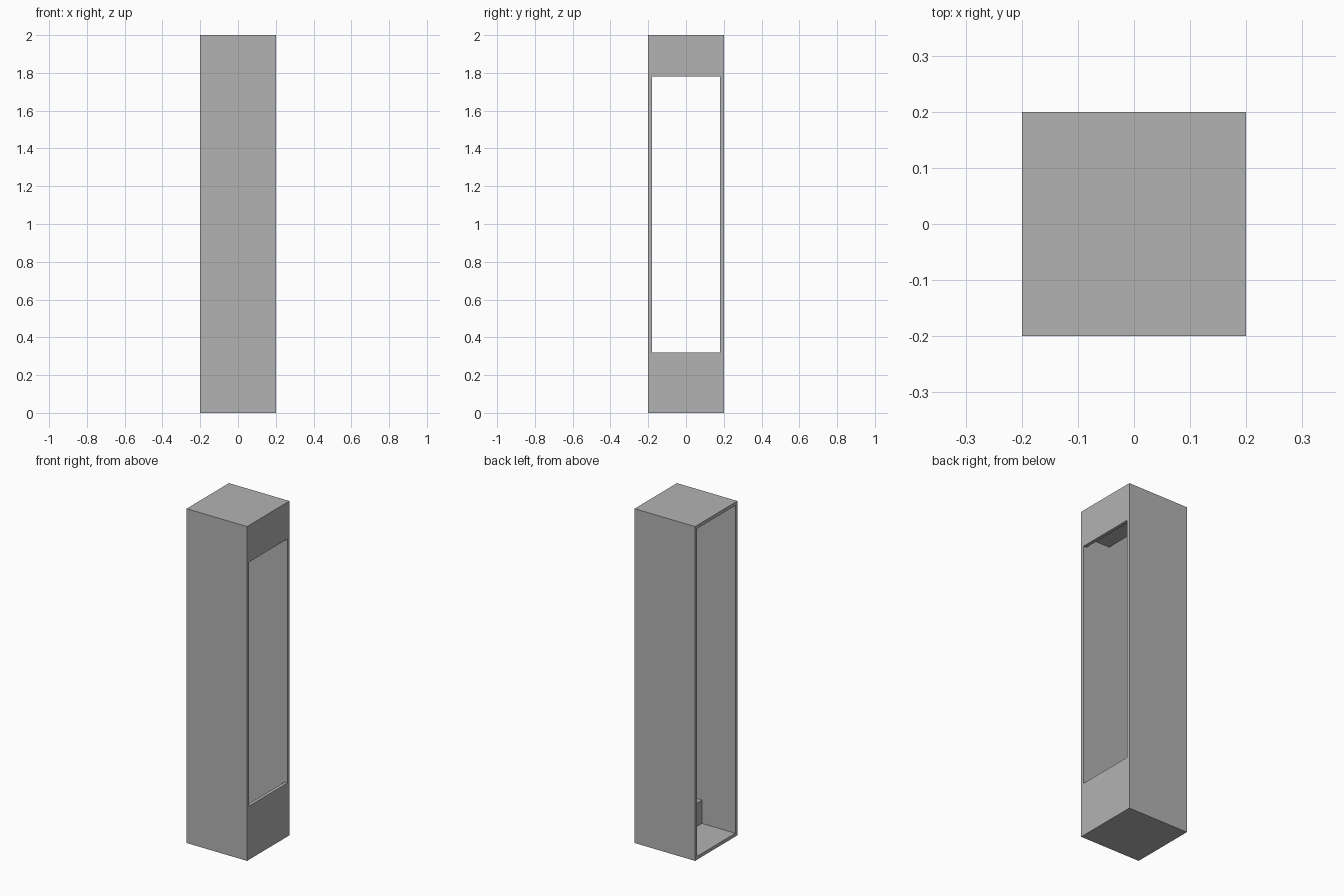
import bpy
import bmesh
from mathutils import Matrix, Vector

default = bpy.data.objects.get("Cube")
if default:
    bpy.data.objects.remove(default, do_unlink=True)

# One plain grey for the whole cabinet
grey = bpy.data.materials.new("plain_grey")
grey.use_nodes = True
colour = (0.45, 0.45, 0.45, 1)
grey.diffuse_color = colour
grey.node_tree.nodes["Principled BSDF"].inputs["Base Color"].default_value = colour

HALF, HEIGHT, WALL = 0.2, 2.0, 0.02
INNER = HALF - WALL


def box(name, low, high):
    """Axis-aligned box between two corners."""
    low, high = Vector(low), Vector(high)
    bm = bmesh.new()
    place = Matrix.Translation((low + high) / 2) @ Matrix.Diagonal((*(high - low), 1))
    bmesh.ops.create_cube(bm, size=1, matrix=place)
    mesh = bpy.data.meshes.new(name)
    bm.to_mesh(mesh)
    bm.free()
    mesh.materials.append(grey)
    obj = bpy.data.objects.new(name, mesh)
    bpy.context.collection.objects.link(obj)
    return obj


# Full-height front and back walls
box("front_wall", (-HALF, -HALF, 0), (HALF, -INNER, HEIGHT))
box("back_wall", (-HALF, INNER, 0), (HALF, HALF, HEIGHT))

# Floor and roof; the -x side stays open
box("floor_panel", (-HALF, -INNER, 0), (HALF, INNER, WALL))
box("roof_panel", (-HALF, -INNER, HEIGHT - WALL), (HALF, INNER, HEIGHT))

# Panels below and above the tall window on the +x side
box("lower_side_panel", (INNER, -INNER, WALL), (HALF, INNER, 0.32))
box("upper_side_panel", (INNER, -INNER, 1.78), (HALF, INNER, HEIGHT - WALL))

# Inner blocks behind those panels
box("lower_inner_block", (0.02, -INNER, WALL), (INNER, INNER, 0.16))
box("upper_inner_block", (0.02, -INNER, 1.84), (INNER, INNER, HEIGHT - WALL))
